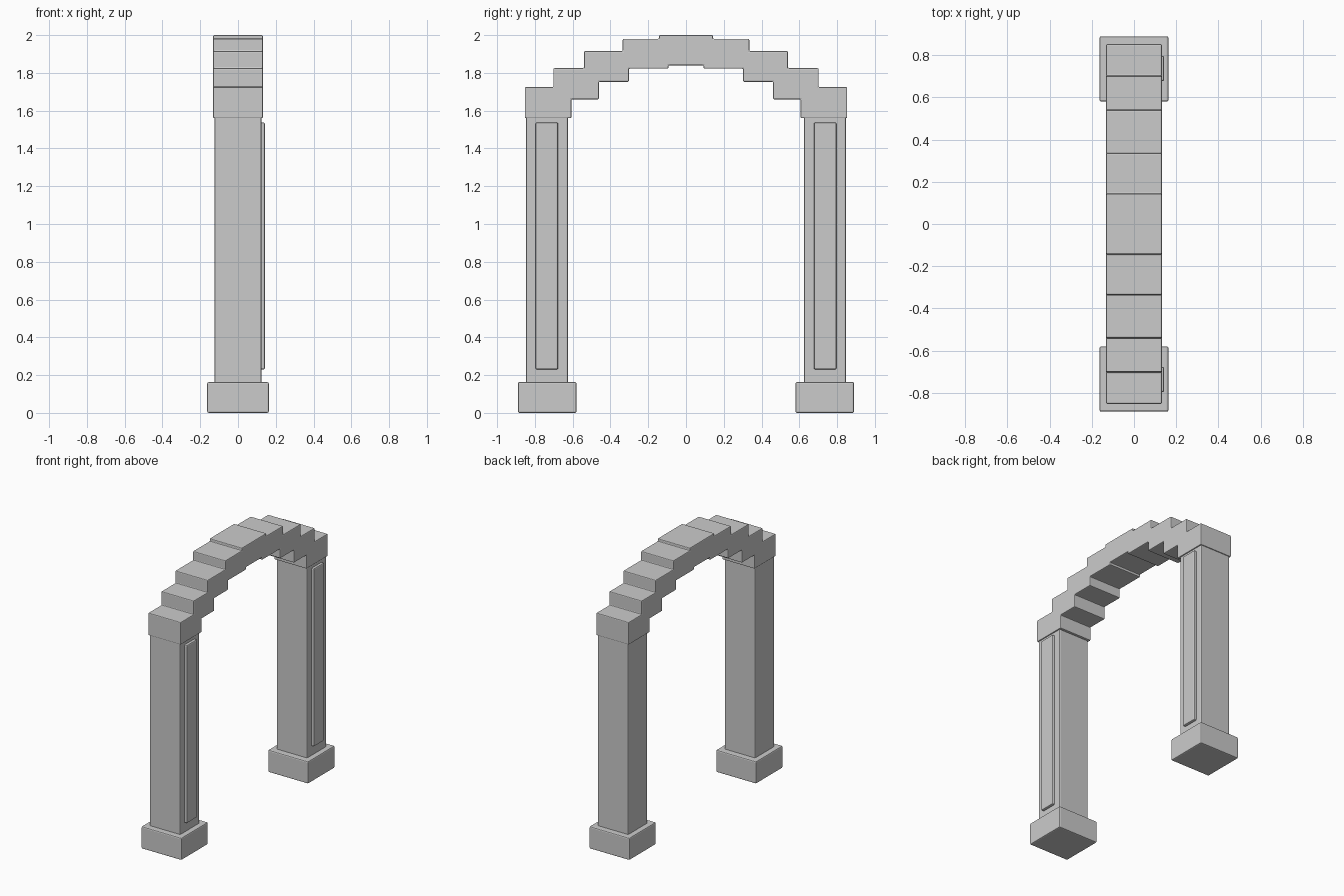
import bpy
import bmesh

cube = bpy.data.objects.get("Cube")
if cube:
    bpy.data.objects.remove(cube, do_unlink=True)

stone = bpy.data.materials.new("grey_stone")
stone.use_nodes = True
stone.diffuse_color = (0.6, 0.6, 0.6, 1)
stone.node_tree.nodes["Principled BSDF"].inputs["Base Color"].default_value = (0.6, 0.6, 0.6, 1)


def finish(name, bm, bevel):
    bmesh.ops.recalc_face_normals(bm, faces=bm.faces)
    mesh = bpy.data.meshes.new(name)
    bm.to_mesh(mesh)
    bm.free()
    mesh.materials.append(stone)
    obj = bpy.data.objects.new(name, mesh)
    bpy.context.collection.objects.link(obj)
    mod = obj.modifiers.new("chamfer", 'BEVEL')
    mod.width = bevel
    mod.segments = 2
    mod.limit_method = 'ANGLE'
    return obj


def box(name, low, high, bevel=0.008):
    bm = bmesh.new()
    bmesh.ops.create_cube(bm, size=1)
    for v in bm.verts:
        for i in range(3):
            v.co[i] = high[i] if v.co[i] > 0 else low[i]
    return finish(name, bm, bevel)


# Two pillars, each with a foot, a shaft and one raised panel on the +x face
for side, label in ((-1, "front"), (1, "back")):
    def span(near, far):
        return sorted((side * near, side * far))

    y0, y1 = span(0.58, 0.89)
    box(label + "_foot", (-0.163, y0, 0), (0.163, y1, 0.163))
    y0, y1 = span(0.625, 0.847)
    box(label + "_shaft", (-0.124, y0, 0.15), (0.124, y1, 1.57))
    y0, y1 = span(0.677, 0.797)
    box(label + "_panel", (0.115, y0, 0.23), (0.143, y1, 1.537))

# Stepped arch: outer and inner stair profiles, mirrored and extruded across x
outer = [(0.853, 1.725), (0.702, 1.825), (0.54, 1.915), (0.335, 1.98), (0.143, 2.0)]
inner = [(0.607, 1.56), (0.461, 1.66), (0.302, 1.753), (0.093, 1.822)]
crown_bottom = 1.84

half = []
for i, (y, z) in enumerate(inner):
    above = inner[i + 1][1] if i + 1 < len(inner) else crown_bottom
    half = [(y, above), (y, z)] + half
half.append((outer[0][0], inner[0][1]))
for i, (y, z) in enumerate(outer):
    if i:
        half.append((y, outer[i - 1][1]))
    half.append((y, z))
profile = half + [(-y, z) for y, z in reversed(half)]

bm = bmesh.new()
face = bm.faces.new([bm.verts.new((-0.132, y, z)) for y, z in profile])
result = bmesh.ops.extrude_face_region(bm, geom=[face])
new_verts = [g for g in result["geom"] if isinstance(g, bmesh.types.BMVert)]
bmesh.ops.translate(bm, verts=new_verts, vec=(0.264, 0, 0))
finish("stepped_arch", bm, 0.006)
